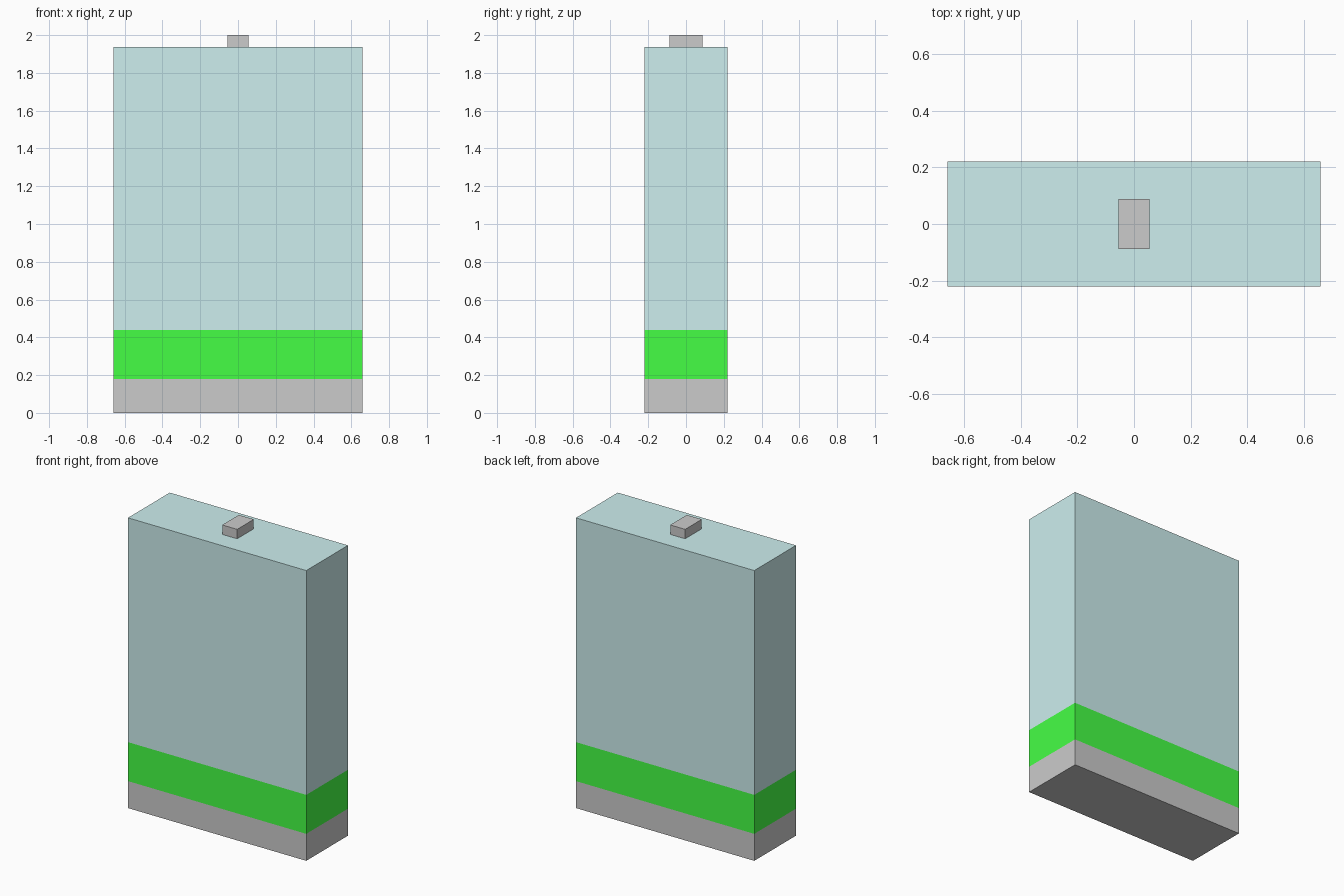
import bpy, bmesh
from mathutils import Matrix, Vector

if "Cube" in bpy.data.objects:
    bpy.data.objects.remove(bpy.data.objects["Cube"])


def material(name, rgb):
    mat = bpy.data.materials.new(name)
    mat.diffuse_color = (*rgb, 1)
    mat.use_nodes = True
    mat.node_tree.nodes["Principled BSDF"].inputs["Base Color"].default_value = mat.diffuse_color
    return mat


def box(name, size, z0):
    """Closed flat-shaded box centred on x and y, standing on z0."""
    bm = bmesh.new()
    bmesh.ops.create_cube(bm, size=1, matrix=Matrix.Translation((0, 0, z0 + size[2] / 2))
                          @ Matrix.Diagonal((*size, 1)))
    mesh = bpy.data.meshes.new(name)
    obj = bpy.data.objects.new(name, mesh)
    bpy.context.collection.objects.link(obj)
    bm.to_mesh(mesh)
    bm.free()
    return obj


BASE_TOP, BAND_TOP, BODY_TOP = 0.18, 0.44, 1.937

# body: one slab, cut into base, stripe and upper casing
body = box("body", (1.316, 0.44, BODY_TOP), 0)
for mat in (material("base_grey", (0.8, 0.8, 0.8)),
            material("stripe_green", (0.06, 1.0, 0.06)),
            material("casing_teal", (0.61, 0.86, 0.86))):
    body.data.materials.append(mat)

bm = bmesh.new()
bm.from_mesh(body.data)
for z in (BASE_TOP, BAND_TOP):
    bmesh.ops.bisect_plane(bm, geom=bm.verts[:] + bm.edges[:] + bm.faces[:],
                           plane_co=Vector((0, 0, z)), plane_no=Vector((0, 0, 1)))
for face in bm.faces:
    z = face.calc_center_median().z
    face.material_index = (z > BASE_TOP) + (z > BAND_TOP)
bm.to_mesh(body.data)
bm.free()

# small block on the top
box("top_terminal", (0.11, 0.175, 2 - BODY_TOP), BODY_TOP)
